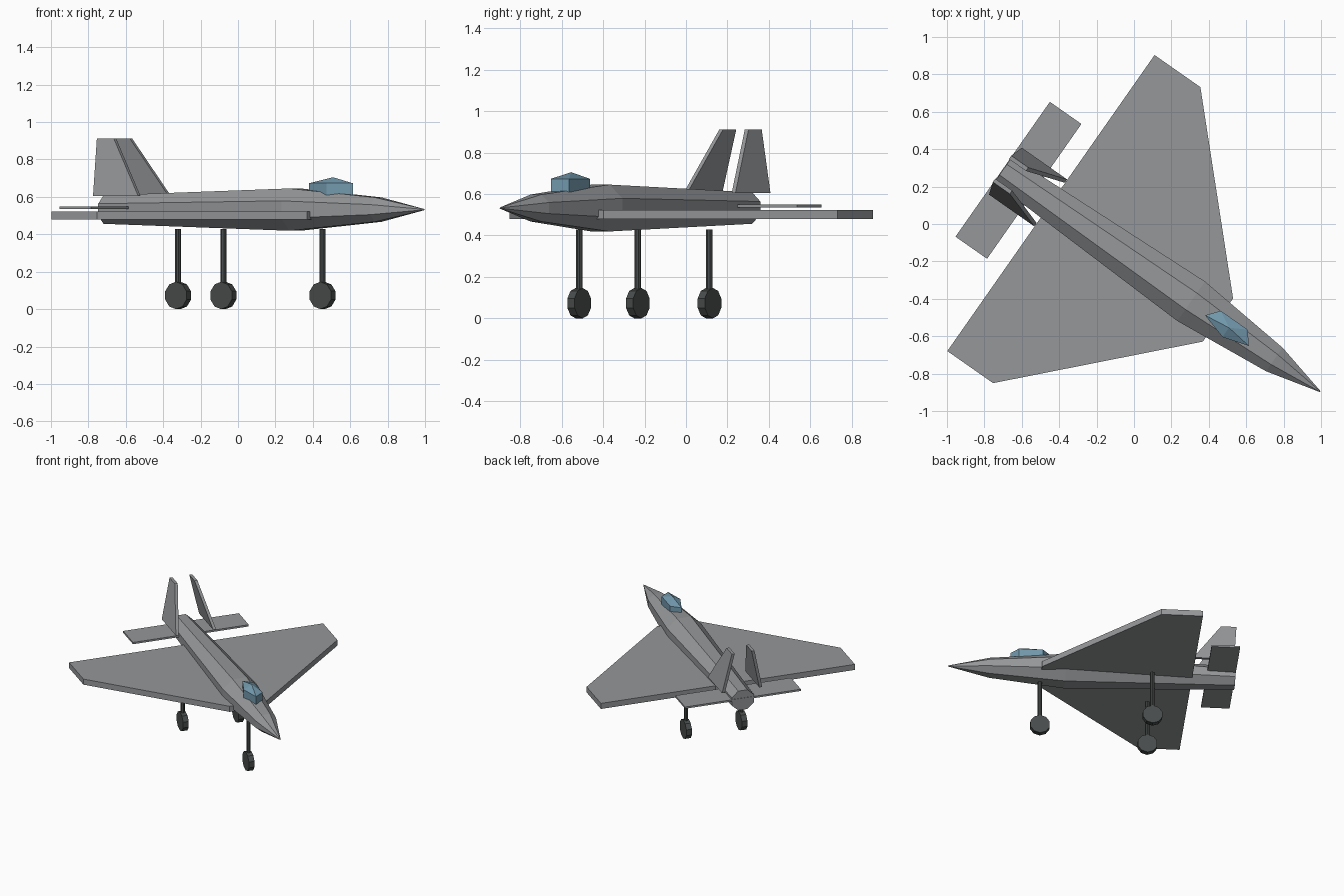
import bpy, bmesh, math
from mathutils import Matrix, Vector

if "Cube" in bpy.data.objects:
    bpy.data.objects.remove(bpy.data.objects["Cube"])

# Local frame: x = forward, y = left; the whole craft is yawed 35 degrees
YAW = Matrix.Rotation(math.radians(-35), 4, 'Z') @ Matrix.Translation((0, -0.163, 0))


def material(name, rgb):
    m = bpy.data.materials.new(name)
    m.diffuse_color = (*rgb, 1)
    m.use_nodes = True
    m.node_tree.nodes["Principled BSDF"].inputs["Base Color"].default_value = m.diffuse_color
    return m


GREY = material("hull grey", (0.30, 0.31, 0.32))
GLASS = material("canopy blue", (0.17, 0.32, 0.42))
DARK = material("gear dark grey", (0.066, 0.072, 0.072))


def finish(name, bm, mat):
    bmesh.ops.recalc_face_normals(bm, faces=bm.faces)
    bm.transform(YAW)
    mesh = bpy.data.meshes.new(name)
    bm.to_mesh(mesh)
    bm.free()
    mesh.materials.append(mat)
    ob = bpy.data.objects.new(name, mesh)
    bpy.context.collection.objects.link(ob)
    return ob


def loft(name, rings, mat):
    """Skin a list of equal-length point rings and cap both ends."""
    bm = bmesh.new()
    loops = [[bm.verts.new(p) for p in ring] for ring in rings]
    n = len(loops[0])
    for a, b in zip(loops, loops[1:]):
        for i in range(n):
            j = (i + 1) % n
            bm.faces.new((a[i], a[j], b[j], b[i]))
    bm.faces.new(loops[0])
    bm.faces.new(loops[-1])
    return finish(name, bm, mat)


def slab(name, outline, z0, z1):
    return loft(name, [[(x, y, z) for x, y in outline] for z in (z0, z1)], GREY)


def mirrored(half):
    return half + [(x, -y) for x, y in reversed(half)]


# Fuselage: octagonal sections (station, half width, half height)
c = math.cos(math.pi / 8)
rings = []
for x, hw, hh in [(-0.74, 0.083, 0.076), (0.487, 0.129, 0.113),
                  (1.03, 0.077, 0.065), (1.33, 0.003, 0.003)]:
    angles = [math.pi / 8 + i * math.pi / 4 for i in range(8)]
    rings.append([(x, hw * math.cos(a) / c, 0.532 + hh * math.sin(a) / c) for a in angles])
loft("fuselage", rings, GREY)

# Main wing and tailplane
slab("main_wing", mirrored([(0.662, 0.141), (-0.129, 0.966), (-0.428, 0.966)]), 0.479, 0.523)
slab("tailplane", mirrored([(-0.537, 0.44), (-0.743, 0.44)]), 0.535, 0.549)

# Twin fins leaning inward
for side, label in ((1, "left"), (-1, "right")):
    fin = [[(x, side * (d + t), z) for x, t in
            ((x0, -0.011), (x1, -0.011), (x1, 0.011), (x0, 0.011))]
           for x0, x1, d, z in ((-0.725, -0.43, 0.142, 0.604), (-0.747, -0.636, 0.075, 0.911))]
    loft(label + "_fin", fin, GREY)

# Canopy: faceted five-sided dome stretched along the nose
bm = bmesh.new()
bmesh.ops.create_uvsphere(bm, u_segments=5, v_segments=3, radius=1,
                          matrix=Matrix.Translation((0.734, 0, 0.641))
                          @ Matrix.Diagonal((0.173, 0.07, 0.064, 1))
                          @ Matrix.Rotation(math.pi, 4, 'Z'))
finish("canopy", bm, GLASS)


# Landing gear: strut and wheel at each position
def cylinder(name, radius, depth, sides, matrix):
    bm = bmesh.new()
    bmesh.ops.create_cone(bm, cap_ends=True, segments=sides, radius1=radius,
                          radius2=radius, depth=depth, matrix=matrix)
    finish(name, bm, DARK)


for label, x, y in (("nose", 0.666, 0), ("left", -0.129, 0.211), ("right", -0.129, -0.211)):
    cylinder(label + "_strut", 0.016, 0.33, 8, Matrix.Translation((x, y, 0.263)))
    cylinder(label + "_wheel", 0.073, 0.042, 10,
             Matrix.Translation((x, y, 0.073)) @ Matrix.Rotation(math.pi / 2, 4, 'X'))
